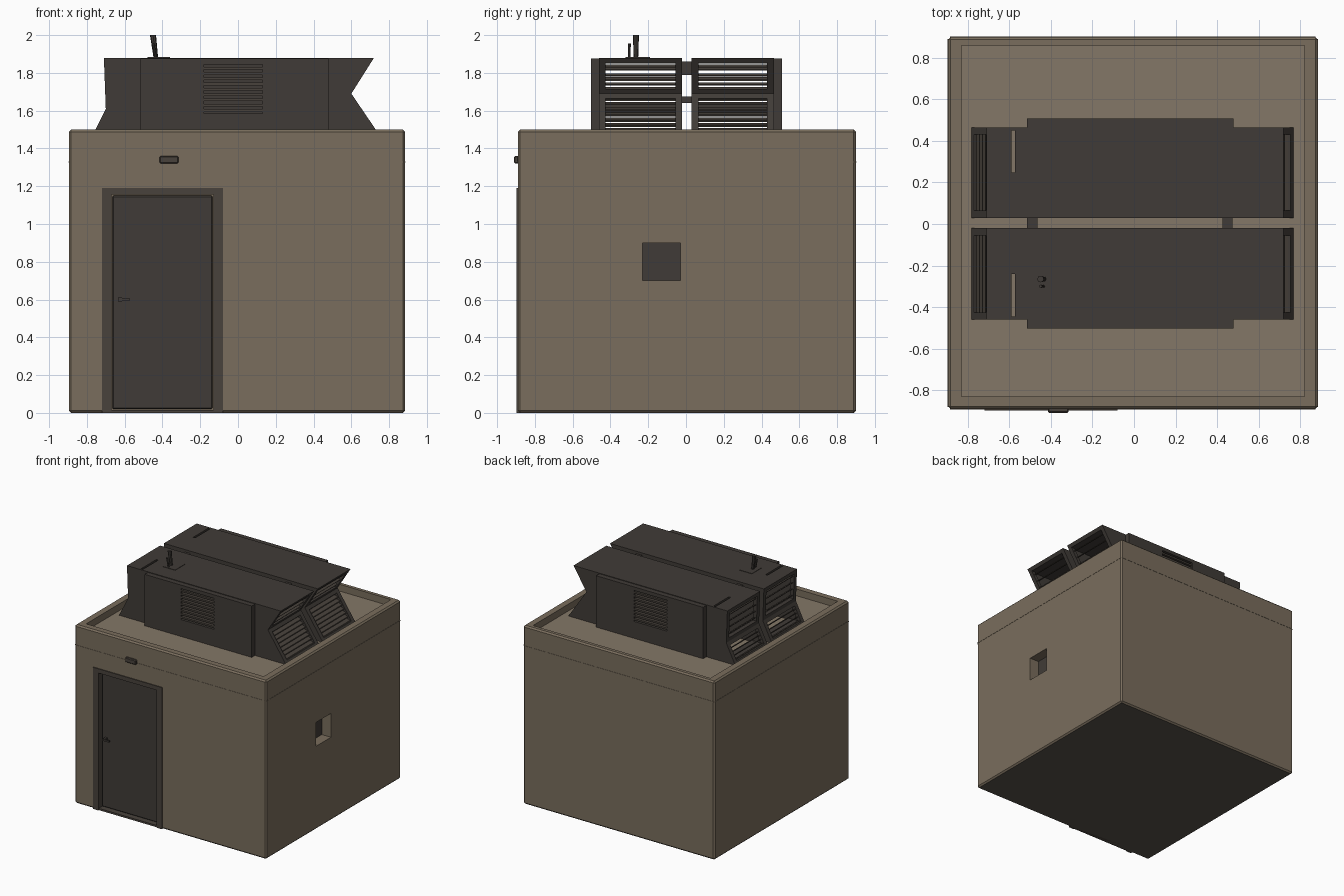
import bpy, bmesh
from mathutils import Vector

cube = bpy.data.objects.get("Cube")
if cube:
    bpy.data.objects.remove(cube)


def material(name, rgb):
    m = bpy.data.materials.new(name)
    m.use_nodes = True
    m.diffuse_color = (*rgb, 1)
    bsdf = m.node_tree.nodes["Principled BSDF"]
    bsdf.inputs["Base Color"].default_value = (*rgb, 1)
    bsdf.inputs["Roughness"].default_value = 0.9
    return m


WALL = material("taupe plaster", (0.193, 0.154, 0.109))
ROOF = material("light taupe roof", (0.23, 0.186, 0.135))
BASE = material("brown grey base", (0.1, 0.087, 0.072))
DARK = material("charcoal metal", (0.051, 0.044, 0.038))
TRIM = material("dark brown trim", (0.066, 0.055, 0.045))


def prism(bm, pts, y0, y1):
    """Extrude an (x, z) outline from y0 to y1."""
    a = [bm.verts.new((x, y0, z)) for x, z in pts]
    b = [bm.verts.new((x, y1, z)) for x, z in pts]
    bm.faces.new(a)
    bm.faces.new(b[::-1])
    for i in range(len(pts)):
        j = (i + 1) % len(pts)
        bm.faces.new((a[j], a[i], b[i], b[j]))


def box(bm, x0, x1, y0, y1, z0, z1):
    prism(bm, [(x0, z0), (x1, z0), (x1, z1), (x0, z1)], y0, y1)


def finish(name, bm, mat, bevel=0.0):
    bmesh.ops.recalc_face_normals(bm, faces=bm.faces)
    me = bpy.data.meshes.new(name)
    bm.to_mesh(me)
    bm.free()
    ob = bpy.data.objects.new(name, me)
    bpy.context.collection.objects.link(ob)
    me.materials.append(mat)
    if bevel:
        mod = ob.modifiers.new("soft edges", 'BEVEL')
        mod.width = bevel
        mod.segments = 1
    return ob


def box_object(name, dims, mat, bevel=0.0):
    bm = bmesh.new()
    box(bm, *dims)
    return finish(name, bm, mat, bevel)


# Building block with roof well, door opening and window niche cut out
walls = box_object("walls", (-0.895, 0.885, -0.89, 0.90, 0, 1.5), WALL, 0.012)
walls.data.materials.append(BASE)
for face in walls.data.polygons:
    face.material_index = 1 if face.normal.z < -0.9 else 0
walls.modifiers["soft edges"].material = 0
openings = {
    "roof_cutter": (-0.83, 0.82, -0.83, 0.86, 1.44, 1.6),
    "door_cutter": (-0.715, -0.085, -1.0, -0.83, 0.004, 1.185),
    "window_cutter": (0.79, 1.0, -0.23, -0.03, 0.70, 0.90),
}
for name, dims in openings.items():
    cutter = box_object(name, dims, WALL)
    cutter.hide_render = True
    cutter.hide_set(True)
    mod = walls.modifiers.new(name, 'BOOLEAN')
    mod.object = cutter
    mod.solver = 'EXACT'

# Roof covering inside the parapet
box_object("roof_floor", (-0.83, 0.82, -0.83, 0.86, 1.436, 1.443), ROOF)

# Thin seam around the walls under the parapet
bm = bmesh.new()
for y0, y1 in ((-0.892, -0.888), (0.898, 0.902)):
    box(bm, -0.885, 0.875, y0, y1, 1.325, 1.332)
for x0, x1 in ((-0.897, -0.893), (0.883, 0.887)):
    box(bm, x0, x1, -0.88, 0.89, 1.325, 1.332)
finish("parapet_seam", bm, WALL)

box_object("window_panel", (0.788, 0.80, -0.23, -0.03, 0.70, 0.90), DARK)

# Door with frame and handle
bm = bmesh.new()
box(bm, -0.72, -0.67, -0.897, -0.83, 0, 1.19)
box(bm, -0.13, -0.08, -0.897, -0.83, 0, 1.19)
box(bm, -0.67, -0.13, -0.897, -0.83, 1.155, 1.19)
box(bm, -0.67, -0.13, -0.89, -0.83, 0, 0.015)
finish("door_frame", bm, TRIM)
box_object("door", (-0.665, -0.135, -0.855, -0.832, 0.02, 1.15), DARK, 0.006)
bm = bmesh.new()
box(bm, -0.635, -0.615, -0.885, -0.85, 0.59, 0.61)
box(bm, -0.635, -0.575, -0.892, -0.88, 0.593, 0.607)
finish("door_handle", bm, DARK)

# Small lamp above the door
box_object("door_lamp", (-0.415, -0.315, -0.91, -0.885, 1.32, 1.36), TRIM, 0.006)


def louvre(frame, slat, p, q, y0, y1, count):
    """Framed slatted panel along the edge p-q, set back towards x = 0."""
    p, q = Vector(p), Vector(q)
    d = (q - p).normalized()
    n = Vector((-0.035 if p.x > 0 else 0.035, 0))

    def strip(bm, a, b, ya, yb, depth):
        prism(bm, [a, b, b + depth, a + depth], ya, yb)

    strip(frame, p, p + d * 0.03, y0, y1, n)
    strip(frame, q - d * 0.03, q, y0, y1, n)
    strip(frame, p, q, y0, y0 + 0.035, n)
    strip(frame, p, q, y1 - 0.035, y1, n)
    for i in range(count):
        c = p.lerp(q, (i + 1) / (count + 1)) + n * 0.3
        strip(slat, c, c + d * 0.006, y0 + 0.03, y1 - 0.03, n * 0.8 - d * 0.014)


# Two hollow rooftop cooling units with flared louvred ends
outline = [(-0.785, 1.44), (-0.70, 1.61), (-0.71, 1.88),
           (0.72, 1.88), (0.60, 1.69), (0.77, 1.44)]
for side, y0, y1 in (("front", -0.46, -0.02), ("back", 0.03, 0.465)):
    outer, inner = (y0, y1) if side == "front" else (y1, y0)
    mid = (y0 + y1) / 2
    bm = bmesh.new()
    slats = bmesh.new()
    prism(bm, outline, y0, y0 + 0.015)
    prism(bm, outline, y1 - 0.015, y1)
    box(bm, -0.705, -0.59, y0, y1, 1.86, 1.88)
    box(bm, -0.572, 0.70, y0, y1, 1.86, 1.88)
    box(bm, -0.59, -0.572, min(mid, inner), max(mid, inner), 1.86, 1.88)
    box(bm, -0.77, -0.64, y0, y1, 1.44, 1.455)
    box(bm, -0.53, 0.75, y0, y1, 1.44, 1.455)
    for (a, b), count in zip(((0, 1), (1, 2), (3, 4), (4, 5)), (5, 4, 3, 8)):
        louvre(bm, slats, outline[a], outline[b], y0, y1, count)
    finish(side + "_cooling_unit", bm, DARK)
    finish(side + "_end_slats", slats, TRIM)

    # Raised side panel with a central slatted grille
    s = -1 if side == "front" else 1
    ya, yb = sorted((outer - s * 0.01, outer + s * 0.043))
    bm = bmesh.new()
    box(bm, -0.515, -0.18, ya, yb, 1.44, 1.875)
    box(bm, 0.13, 0.48, ya, yb, 1.44, 1.875)
    box(bm, -0.18, 0.13, ya, yb, 1.44, 1.585)
    box(bm, -0.18, 0.13, ya, yb, 1.845, 1.875)
    finish(side + "_side_panel", bm, DARK)
    ya, yb = sorted((outer, outer + s * 0.038))
    bm = bmesh.new()
    for i in range(9):
        z = 1.594 + i * 0.028
        box(bm, -0.18, 0.13, ya, yb, z, z + 0.014)
    finish(side + "_grille", bm, TRIM)

# Connectors between the units
bm = bmesh.new()
for x in (-0.49, 0.45):
    for z0, z1 in ((1.64, 1.675), (1.79, 1.86)):
        box(bm, x - 0.025, x + 0.025, -0.03, 0.04, z0, z1)
finish("unit_connectors", bm, DARK)

# Aerial on the front unit
box_object("aerial_base", (-0.48, -0.36, -0.32, -0.19, 1.876, 1.883), DARK)
for name, x, y, r, top in (("tall_aerial", -0.435, -0.265, 0.016, 2.0),
                           ("short_aerial", -0.435, -0.30, 0.008, 1.955)):
    bpy.ops.mesh.primitive_cone_add(vertices=8, radius1=r * 0.75, radius2=r,
                                    depth=top - 1.88, location=(x, y, (top + 1.88) / 2))
    rod = bpy.context.object
    rod.name = name
    rod.data.materials.append(DARK)
    for v in rod.data.vertices:
        if v.co.z > 0:
            v.co.x -= 0.015
